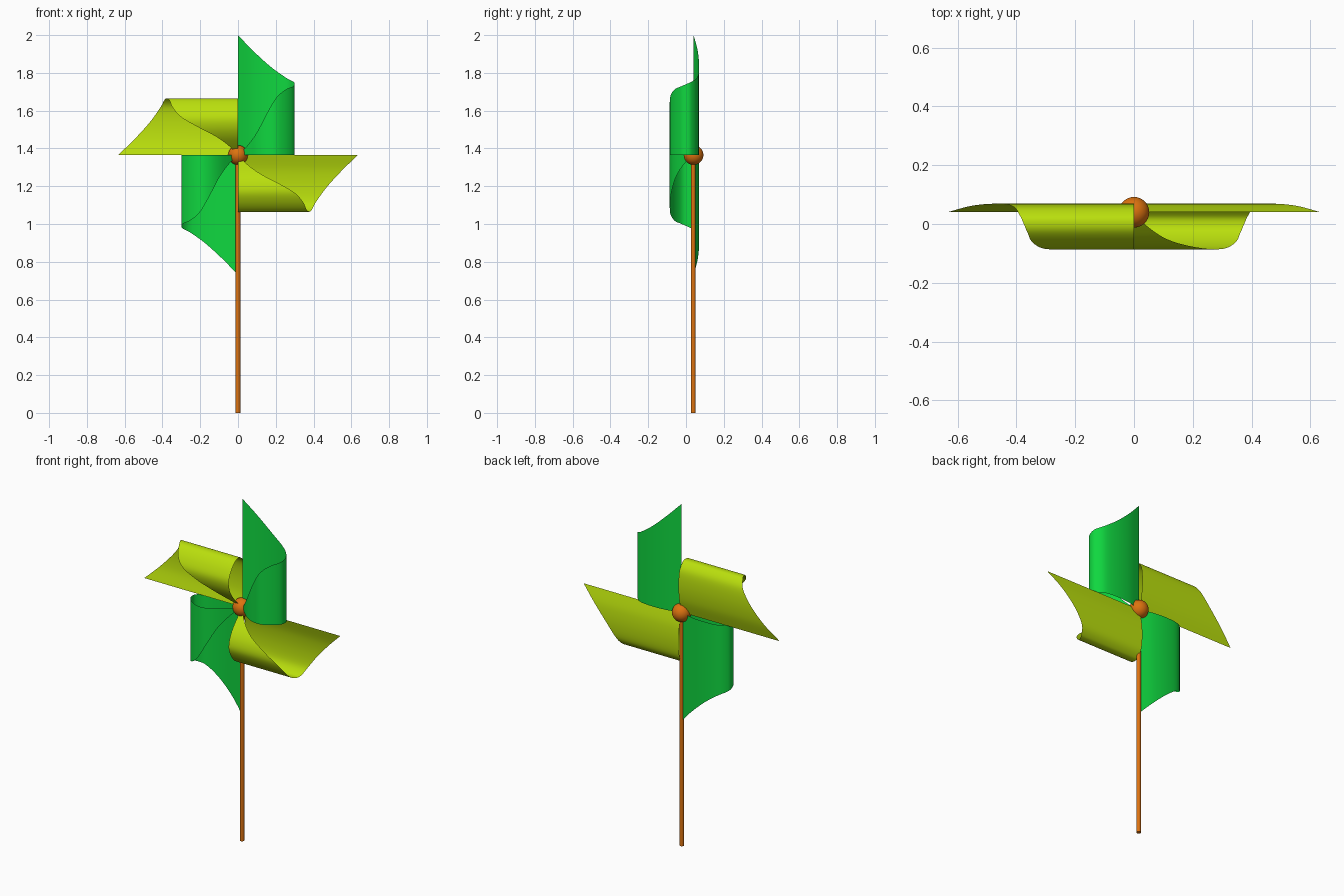
import bpy, bmesh, math
from mathutils import Vector, Matrix
from mathutils.geometry import interpolate_bezier

cube = bpy.data.objects.get("Cube")
if cube:
    bpy.data.objects.remove(cube, do_unlink=True)

HUB = Vector((0, 0.04, 1.365))


def material(name, rgb):
    mat = bpy.data.materials.new(name)
    mat.use_nodes = True
    mat.diffuse_color = (*rgb, 1)
    mat.node_tree.nodes["Principled BSDF"].inputs["Base Color"].default_value = (*rgb, 1)
    return mat


green = material("green", (0.005, 0.68, 0.05))
lime = material("lime yellow", (0.49, 0.74, 0.004))
orange = material("orange wood", (0.72, 0.17, 0.005))

# Free edge of one rolled sheet: sideways, depth, distance along the sheet
EDGE = [Vector(p) for p in (
    (0, 0.04, 0.635), (0.08, 0.062, 0.552), (0.17, 0.069, 0.47), (0.25, 0.06, 0.412),
    (0.292, 0.03, 0.389), (0.3, 0, 0.375), (0.288, -0.03, 0.362), (0.25, -0.063, 0.345),
    (0.2, -0.085, 0.30), (0.15, -0.08, 0.215), (0.1, -0.055, 0.12),
    (0.05, -0.012, 0.05), (0, 0.04, 0))]


def smooth_path(points, steps=6):
    """Pass a smooth curve through the points."""
    last = len(points) - 1
    slope = [(points[min(i + 1, last)] - points[max(i - 1, 0)]) / 6 for i in range(last + 1)]
    path = [points[0]]
    for i in range(last):
        path += interpolate_bezier(points[i], points[i] + slope[i],
                                   points[i + 1] - slope[i + 1], points[i + 1], steps + 1)[1:]
    return path


def finish(name, bm, mat):
    mesh = bpy.data.meshes.new(name)
    bm.to_mesh(mesh)
    bm.free()
    mesh.materials.append(mat)
    obj = bpy.data.objects.new(name, mesh)
    bpy.context.collection.objects.link(obj)
    return obj


def shade(obj, degrees):
    bpy.ops.object.select_all(action="DESELECT")
    obj.select_set(True)
    bpy.context.view_layer.objects.active = obj
    bpy.ops.object.shade_smooth_by_angle(angle=math.radians(degrees))


# Four sheets, each a quarter turn clockwise from the one before
path = smooth_path(EDGE)
for turn, name in enumerate(("top_blade", "left_blade", "bottom_blade", "right_blade")):
    bm = bmesh.new()
    base = [bm.verts.new((p.x, p.y, 0)) for p in path]
    rim = [bm.verts.new(p) for p in path[:-1]] + [base[-1]]
    for i in range(len(path) - 1):
        corners = [base[i], rim[i], rim[i + 1], base[i + 1]]
        bm.faces.new(list(dict.fromkeys(corners)))
    bm.transform(Matrix.Translation((0, 0, HUB.z)) @ Matrix.Rotation(turn * math.pi / 2, 4, "Y"))
    shade(finish(name, bm, lime if turn % 2 else green), 60)

# Round hub bead
bm = bmesh.new()
bmesh.ops.create_uvsphere(bm, u_segments=32, v_segments=20, radius=0.052,
                          matrix=Matrix.Translation(HUB))
shade(finish("hub", bm, orange), 40)

# Stick
bm = bmesh.new()
bmesh.ops.create_cone(bm, cap_ends=True, segments=16, radius1=0.0125, radius2=0.0125,
                      depth=HUB.z, matrix=Matrix.Translation((0, HUB.y - 0.002, HUB.z / 2)))
shade(finish("stick", bm, orange), 40)
